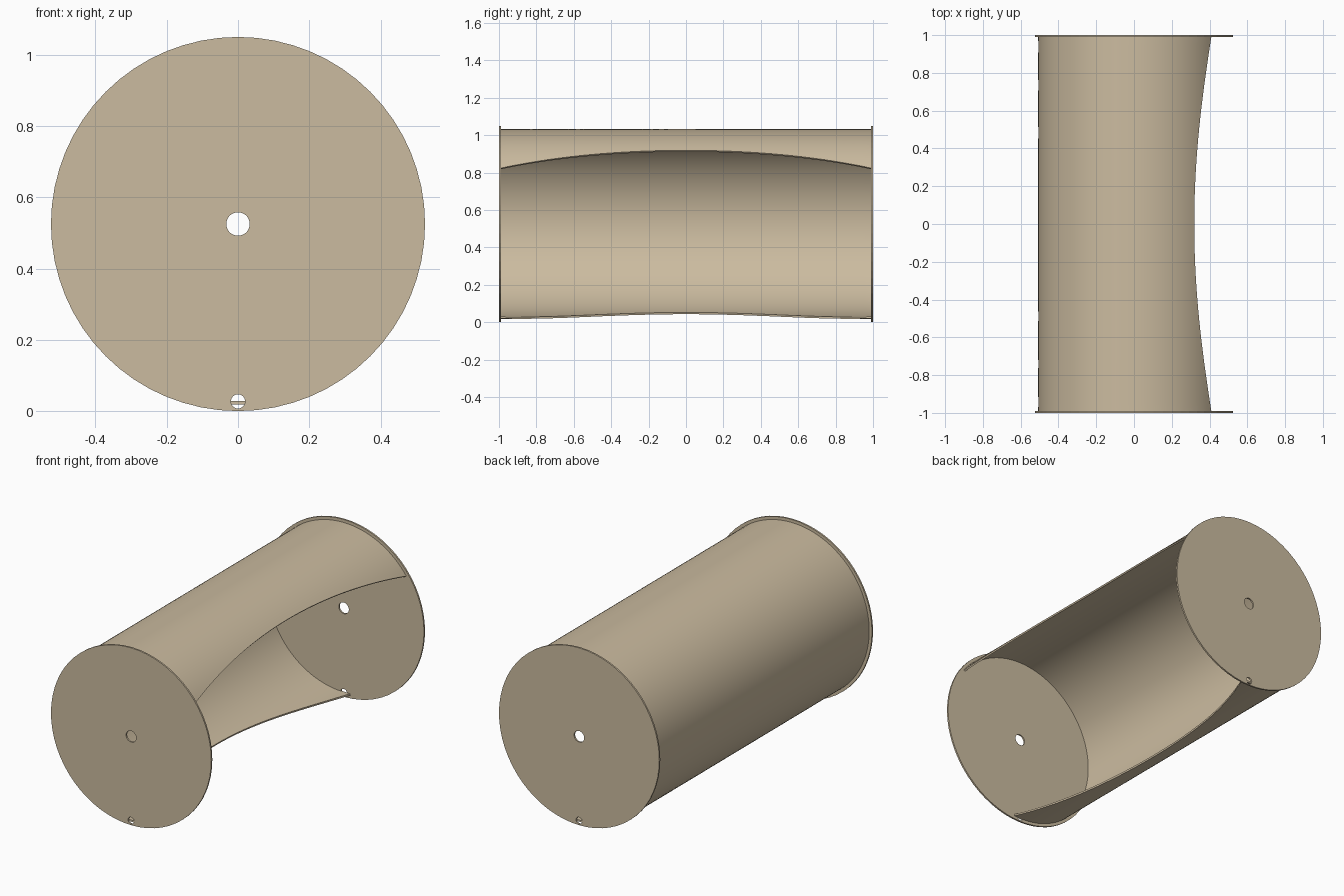
import bpy, bmesh
from math import sin, cos, pi, radians

if "Cube" in bpy.data.objects:
    bpy.data.objects.remove(bpy.data.objects["Cube"])

RADIUS, MID_Z, THICK = 0.525, 0.525, 0.01
SHELL_R = 0.507

tan = bpy.data.materials.new("warm_tan")
tan.use_nodes = True
colour = (0.60, 0.50, 0.35, 1)
tan.diffuse_color = colour
tan.node_tree.nodes["Principled BSDF"].inputs["Base Color"].default_value = colour


def finish(name, bm):
    bmesh.ops.recalc_face_normals(bm, faces=bm.faces)
    mesh = bpy.data.meshes.new(name)
    bm.to_mesh(mesh)
    bm.free()
    mesh.materials.append(tan)
    obj = bpy.data.objects.new(name, mesh)
    bpy.context.collection.objects.link(obj)
    return obj


def ring(bm, y, z, radius, sides):
    verts = [bm.verts.new((radius * cos(2 * pi * i / sides), y,
                           z + radius * sin(2 * pi * i / sides)))
             for i in range(sides)]
    return [bm.edges.new((verts[i - 1], verts[i])) for i in range(sides)]


# End plates with an axle hole and a small drain hole
def end_plate(name, y):
    bm = bmesh.new()
    edges = ring(bm, y, MID_Z, RADIUS, 64)
    edges += ring(bm, y, MID_Z, 0.033, 32)
    edges += ring(bm, y, 0.027, 0.02, 24)
    bmesh.ops.triangle_fill(bm, edges=edges, use_beauty=True, normal=(0, -1, 0))
    out = bmesh.ops.extrude_face_region(bm, geom=bm.faces[:])
    moved = [v for v in out["geom"] if isinstance(v, bmesh.types.BMVert)]
    bmesh.ops.translate(bm, verts=moved, vec=(0, THICK, 0))
    return finish(name, bm)


end_plate("front_end_plate", -1)
end_plate("back_end_plate", 1 - THICK)


# Curved shell, with an opening that widens towards the middle
def shell(around=80, along=40):
    bm = bmesh.new()
    half = 1 - THICK / 2
    grids = []
    for r in (SHELL_R, SHELL_R - THICK):
        rows = []
        for j in range(along + 1):
            t = 2 * j / along - 1
            start = radians(51 - 15 * t * t)
            stop = radians(252 + 23 * t * t)
            row = []
            for i in range(around + 1):
                a = start + (stop - start) * i / around
                row.append(bm.verts.new((r * cos(a), half * t, MID_Z + r * sin(a))))
            rows.append(row)
        grids.append(rows)
    outer, inner = grids
    for g in grids:
        for j in range(along):
            for i in range(around):
                bm.faces.new((g[j][i], g[j][i + 1], g[j + 1][i + 1], g[j + 1][i]))
    # Rims close the wall along the opening and at both ends
    for i in (0, around):
        for j in range(along):
            bm.faces.new((outer[j][i], outer[j + 1][i], inner[j + 1][i], inner[j][i]))
    for j in (0, along):
        for i in range(around):
            bm.faces.new((outer[j][i], outer[j][i + 1], inner[j][i + 1], inner[j][i]))
    return finish("curved_shell", bm)


body = shell()
bpy.ops.object.select_all(action="DESELECT")
body.select_set(True)
bpy.context.view_layer.objects.active = body
bpy.ops.object.shade_smooth_by_angle(angle=radians(30))
